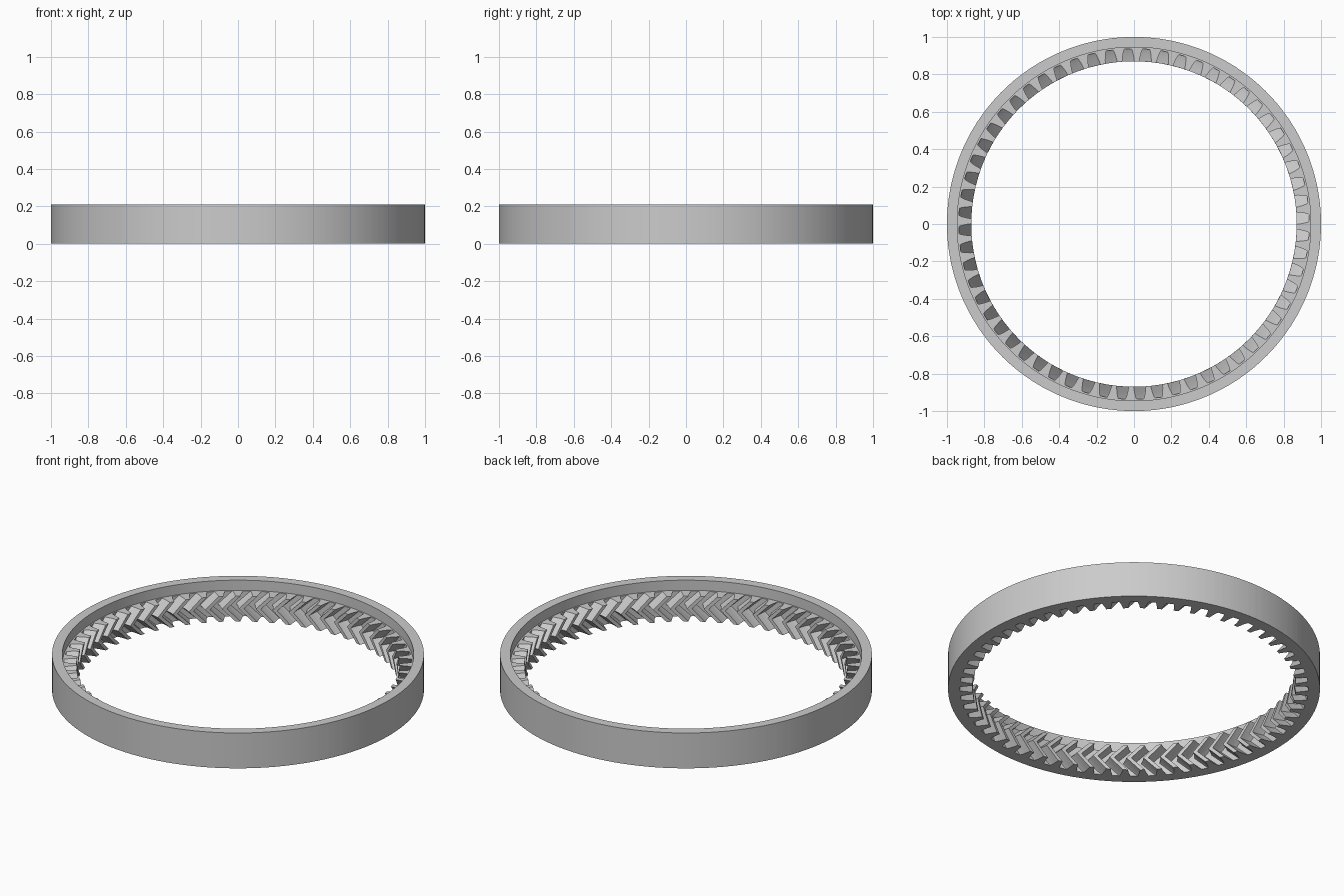
import bpy
import bmesh
from math import radians, cos, sin

cube = bpy.data.objects.get("Cube")
if cube:
    bpy.data.objects.remove(cube, do_unlink=True)

TEETH = 60
PITCH = 360 / TEETH
PHASE = 5.0          # angle of the first tooth, degrees
HEIGHT = 0.21
GEAR_TOP = 0.15      # teeth stop below the rim
TWIST = 4.8          # chevron sweep at mid height, degrees
STEPS = 4            # slices in each chevron half

# Half of one tooth: (radius, half width in degrees), root to tip
FLANK = [(0.937, 1.85), (0.928, 1.6), (0.91, 1.3), (0.89, 1.05), (0.87, 0.88)]
tooth = [(r, -a) for r, a in FLANK] + [(r, a) for r, a in reversed(FLANK)]
outline = [(r, PHASE + k * PITCH + a) for k in range(TEETH) for r, a in tooth]

bm = bmesh.new()


def loop(z, radius=None, turn=0.0):
    """Closed row of vertices: the toothed outline, or a plain circle."""
    row = []
    for r, deg in outline:
        a = radians(deg + turn)
        r = radius or r
        row.append(bm.verts.new((r * cos(a), r * sin(a), z)))
    return row


# Herringbone teeth from bottom to top, then rim, outer wall and underside
rows = []
for i in range(2 * STEPS + 1):
    t = i / (2 * STEPS)
    rows.append(loop(GEAR_TOP * t, turn=TWIST * (1 - abs(2 * t - 1))))
rows += [loop(GEAR_TOP, 0.945), loop(HEIGHT, 0.945), loop(HEIGHT, 1.0), loop(0, 1.0)]

n = len(outline)
for low, high in zip(rows, rows[1:] + rows[:1]):
    for i in range(n):
        j = (i + 1) % n
        bm.faces.new((low[i], high[i], high[j], low[j]))
bmesh.ops.recalc_face_normals(bm, faces=bm.faces)

mesh = bpy.data.meshes.new("ring_gear")
bm.to_mesh(mesh)
bm.free()

# Plain grey metal
grey = bpy.data.materials.new("light_grey")
grey.use_nodes = True
colour = (0.6, 0.6, 0.6, 1)
grey.diffuse_color = colour
grey.node_tree.nodes["Principled BSDF"].inputs["Base Color"].default_value = colour
mesh.materials.append(grey)

ring = bpy.data.objects.new("ring_gear", mesh)
bpy.context.collection.objects.link(ring)
bpy.context.view_layer.objects.active = ring
ring.select_set(True)
bpy.ops.object.shade_smooth_by_angle(angle=radians(25))
